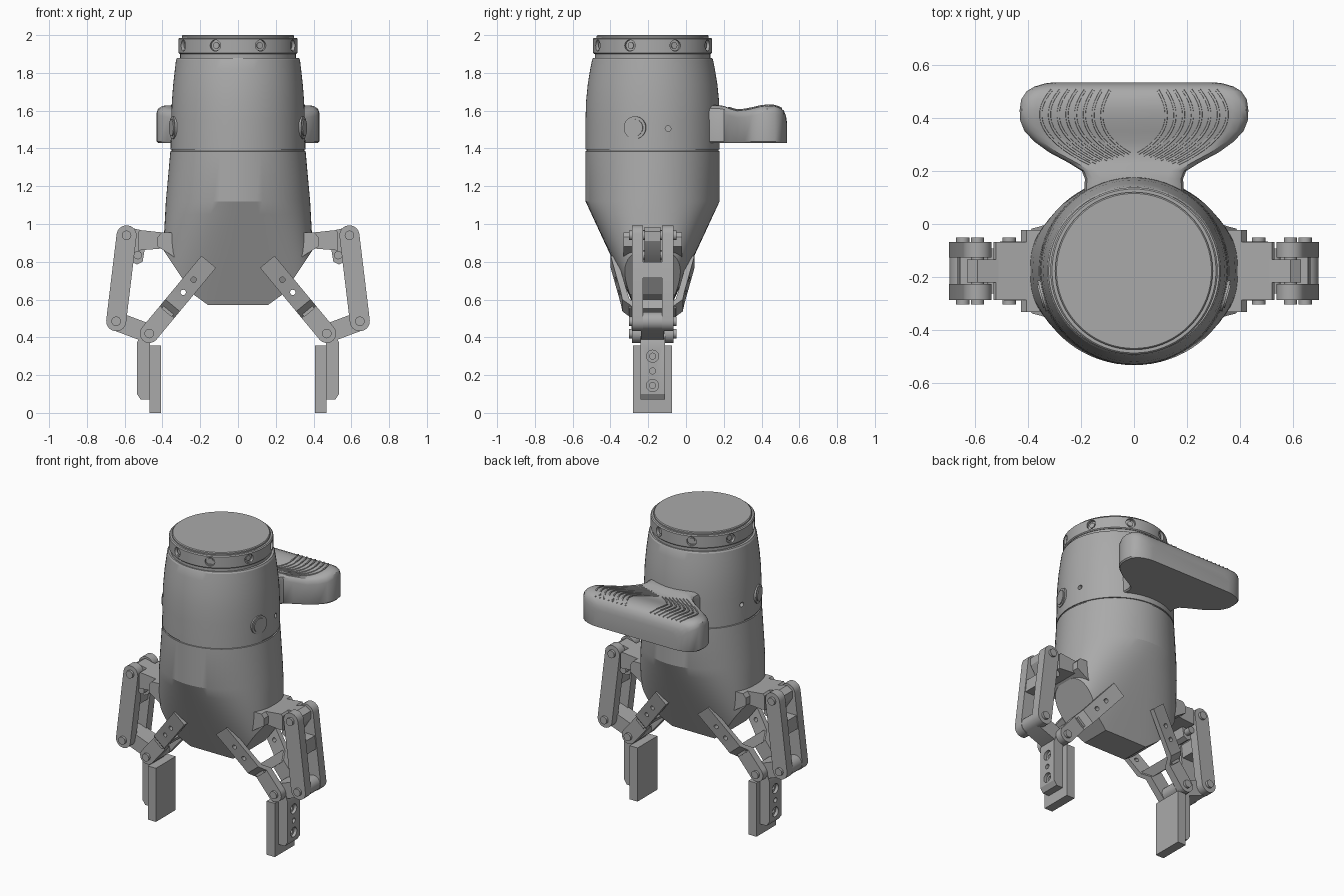
import bpy, bmesh
from math import sin, cos, pi, radians
from mathutils import Vector

CY = -0.177          # y of the gripper body axis
if "Cube" in bpy.data.objects:
    bpy.data.objects.remove(bpy.data.objects["Cube"], do_unlink=True)

grey = bpy.data.materials.new("machined_grey")
grey.use_nodes = True
grey.diffuse_color = (0.4, 0.4, 0.4, 1)
grey.node_tree.nodes["Principled BSDF"].inputs["Base Color"].default_value = (0.4, 0.4, 0.4, 1)


def loft(name, rings, angle=30):
    """Skin a list of equal point rings and cap both ends."""
    bm = bmesh.new()
    vs = [[bm.verts.new(p) for p in ring] for ring in rings]
    n = len(vs[0])
    for a, b in zip(vs, vs[1:]):
        for i in range(n):
            j = (i + 1) % n
            bm.faces.new((a[i], a[j], b[j], b[i]))
    bm.faces.new(vs[0])
    bm.faces.new(vs[-1])
    bmesh.ops.recalc_face_normals(bm, faces=bm.faces)
    me = bpy.data.meshes.new(name)
    bm.to_mesh(me)
    bm.free()
    me.materials.append(grey)
    ob = bpy.data.objects.new(name, me)
    bpy.context.collection.objects.link(ob)
    smooth(ob, angle)
    return ob


def smooth(ob, angle=30):
    bpy.ops.object.select_all(action='DESELECT')
    ob.select_set(True)
    bpy.context.view_layer.objects.active = ob
    bpy.ops.object.shade_smooth_by_angle(angle=radians(angle))


def prism(name, pts, y0, y1):
    """Extrude an (x, z) outline along y, offsets measured from the body axis."""
    return loft(name, [[(x, CY + y, z) for x, z in pts] for y in (y0, y1)])


def rod(name, p, q, r, n=24):
    p, q = Vector(p), Vector(q)
    rot = (q - p).to_track_quat('Z', 'Y')
    return loft(name, [[c + rot @ Vector((r * cos(2 * pi * i / n), r * sin(2 * pi * i / n), 0))
                        for i in range(n)] for c in (p, q)])


def pin(name, x, z, r, y0, y1):
    return rod(name, (x, CY + y0, z), (x, CY + y1, z), r)


def capsule(p, q, r, n=10):
    """Outline of a bar with round ends between two pivots."""
    d = (Vector(q) - Vector(p)).normalized()
    e = Vector((-d.y, d.x))
    pts = []
    for c, sg in ((p, 1), (q, -1)):
        for i in range(n + 1):
            a = pi * i / n
            v = Vector(c) + r * sg * (e * cos(a) - d * sin(a))
            pts.append((v.x, v.y))
    return pts


def cut(ob, cutters, angle=30):
    for c in cutters:
        c.hide_render = True
        m = ob.modifiers.new("cut", 'BOOLEAN')
        m.operation, m.solver, m.object = 'DIFFERENCE', 'EXACT', c
        bpy.ops.object.select_all(action='DESELECT')
        ob.select_set(True)
        bpy.context.view_layer.objects.active = ob
        bpy.ops.object.modifier_apply(modifier=m.name)
        bpy.data.objects.remove(c, do_unlink=True)
    smooth(ob, angle)


def section(z, rx, ry, e=2.0, n=72):
    ring = []
    for i in range(n):
        c, s = cos(2 * pi * i / n), sin(2 * pi * i / n)
        ring.append((rx * abs(c) ** (2 / e) * (1 if c > 0 else -1),
                     CY + ry * abs(s) ** (2 / e) * (1 if s > 0 else -1), z))
    return ring


def disc(name, profile):
    return loft(name, [section(z, r, r) for z, r in profile], 25)


# Body: round above, wedge-shaped nose below
rings = []
for i in range(9):
    t = 1 - i / 8
    rings.append(section(1.12 - 0.55 * t, 0.382 + 0.03 * t, 0.355 - 0.255 * t, 2 + 1.6 * t))
for z, rx, ry in ((1.385, .358, .355), (1.386, .351, .349), (1.394, .351, .349), (1.395, .357, .355),
                  (1.55, .354, .355), (1.65, .350, .352), (1.74, .343, .343), (1.82, .334, .330),
                  (1.87, .328, .320), (1.88, .322, .314)):
    rings.append(section(z, rx, ry))
body = loft("body_shell", rings, 20)
cutters = []
for s in (1, -1):
    cutters.append(prism("nose_cutter", [(s * x, z) for x, z in (
        (.48, .99), (.24, .63), (.15, .565), (.15, .4), (.8, .4), (.8, .99))], -.6, .6))
    cutters.append(rod("port_cutter", (s * .3, -.095, 1.505), (s * .4, -.095, 1.505), .015, 16))
cut(body, cutters, 20)

# Neck, collar with eight screw sockets, top cap
disc("neck", [(1.87, .306), (1.92, .306)])
collar = disc("collar_ring", [(1.9, .309), (1.906, .315), (1.98, .315), (1.986, .309)])
cutters = []
for k in range(8):
    a = pi / 8 + k * pi / 4
    at = lambda r: (r * cos(a), CY + r * sin(a), 1.945)
    cutters.append(rod("socket_cutter", at(.295), at(.35), .03))
    rod("collar_screw", at(.28), at(.303), .017, 12)
cut(collar, cutters)
disc("top_cap", [(1.97, .297), (1.995, .297), (2.0, .292)])

# Handle at the back: stations of (y, half width, top height)
stations = ((.10, .19, 1.63), (.17, .185, 1.63), (.2, .197, 1.625), (.23, .245, 1.613),
            (.27, .32, 1.602), (.31, .375, 1.605), (.35, .413, 1.613), (.39, .429, 1.623),
            (.43, .431, 1.628), (.47, .425, 1.626), (.5, .405, 1.615), (.518, .375, 1.6),
            (.53, .335, 1.57), (.534, .3, 1.54))
rings = []
for y, w, zt in stations:
    half = ((w - .008, 1.43), (w, 1.438), (w, zt - .04), (w - .008, zt - .018), (w - .03, zt - .003),
            (w - .06, zt))
    rings.append([(x, y, z) for x, z in half] + [(-x, y, z) for x, z in reversed(half)])
loft("handle", rings, 35)


def handle_top(y):
    for (y0, _, a), (y1, _, b) in zip(stations, stations[1:]):
        if y <= y1:
            return a + (b - a) * (y - y0) / (y1 - y0)
    return stations[-1][2]


# Curved grip ribs on the handle
for s in (1, -1):
    for k in range(8):
        f = k / 7
        p0 = Vector((.09 + .22 * f, .505))
        p1 = Vector((.18 + .26 * f, .36))
        p2 = Vector((.015 + .15 * f, .265 - .04 * f))
        rings = []
        for i in range(15):
            t = i / 14
            p = p0 * (1 - t) ** 2 + p1 * 2 * t * (1 - t) + p2 * t * t
            d = (p0 * (t - 1) + p1 * (1 - 2 * t) + p2 * t).normalized()
            z = handle_top(p.y)
            rings.append([(s * (p.x - d.y * a), p.y + d.x * a, z + b)
                          for a, b in ((-.006, -.006), (-.004, .005), (.004, .005), (.006, -.006))])
        loft("grip_rib", rings)

# Linkage pivots in (x, z)
A, B, C, D = (.59, .94), (.645, .485), (.47, .42), (.155, .80)

for side, s in (("left", 1), ("right", -1)):
    def mir(pts):
        return [(s * x, z) for x, z in pts]

    # Side buttons
    n = Vector((s * .965, -.262, 0))
    hub = Vector((0, CY, 1.51))
    rod(side + "_button_rim", hub + n * .33, hub + n * .361, .06, 32)
    rod(side + "_button", hub + n * .33, hub + n * .367, .045, 32)

    # Upper bracket
    prism(side + "_bracket_foot", mir(((.33, .955), (.405, .955), (.425, .93), (.425, .88), (.40, .865), (.33, .82))),
          -.155, .155)
    prism(side + "_bracket_neck", mir(((.38, .953), (.52, .968), (.53, .955), (.53, .86), (.38, .872))), -.11, .11)
    prism(side + "_bracket_tab", mir(((.48, .96), (.59, .985), (.63, .96), (.63, .91), (.56, .80),
                                      (.535, .785), (.505, .80), (.495, .86))), -.043, .043)
    pin(side + "_stop_pin", s * .53, .835, .022, -.085, .085)

    # Outer link: two cheeks joined by a web
    for y in (-1, 1):
        prism(side + "_outer_link_cheek", mir(capsule(A, B, .053)), y * .05, y * .11)
    prism(side + "_outer_link_web", mir(((.565, .80), (.655, .80), (.665, .715), (.575, .715))), -.055, .055)

    # Knuckle and finger
    prism(side + "_knuckle", mir(capsule(B, C, .05)), -.06, .06)
    holder = prism(side + "_finger_holder", mir(((.465, .42), (.465, .07), (.515, .07), (.535, .1), (.535, .37),
                                                 (.515, .42))), -.065, .065)
    cutters = []
    for z, r, depth in ((.3, .032, .515), (.145, .032, .515), (.222, .016, .5), (.3, .016, .48), (.145, .016, .48)):
        cutters.append(rod("hole_cutter", (s * depth, CY, z), (s * .6, CY, z), r))
    cut(holder, cutters)
    prism(side + "_finger_pad", mir(((.408, 0), (.468, 0), (.468, .357), (.408, .357))), -.104, .104)

    # Lower fork: cranked straps front and back, joined by a web
    c, d = Vector(C), Vector(D)
    u = (c - d).normalized()
    w = Vector((-u.y, u.x)) * .05
    for y in (-1, 1):
        rings = []
        for dist, yin, yout in ((0, .19, .222), (.25, .135, .168), (.30, .122, .16), (.345, .065, .112),
                                (.494, .062, .11)):
            p = d + u * dist
            rings.append([(s * q.x, CY + y * v, q.y) for q, v in (
                (p - w, yin), (p + w, yin), (p + w, yout), (p - w, yout))])
        strap = loft(side + "_fork_strap", rings, 20)
        cut(strap, [pin("hole_cutter", s * x, z, .014, y * .08, y * .3) for x, z in ((.235, .705), (.29, .638))], 20)
        pin(side + "_fork_eye", s * C[0], C[1], .05, y * .062, y * .11)
    web = [d + u * a + w * b for a, b in ((.29, -.7), (.29, .7), (.35, .7), (.35, -.7))]
    prism(side + "_fork_web", mir([(q.x, q.y) for q in web]), -.125, .125)

    # Pivot pins
    for x, z in (A, B, C):
        pin(side + "_pivot_pin", s * x, z, .025, -.126, .126)
